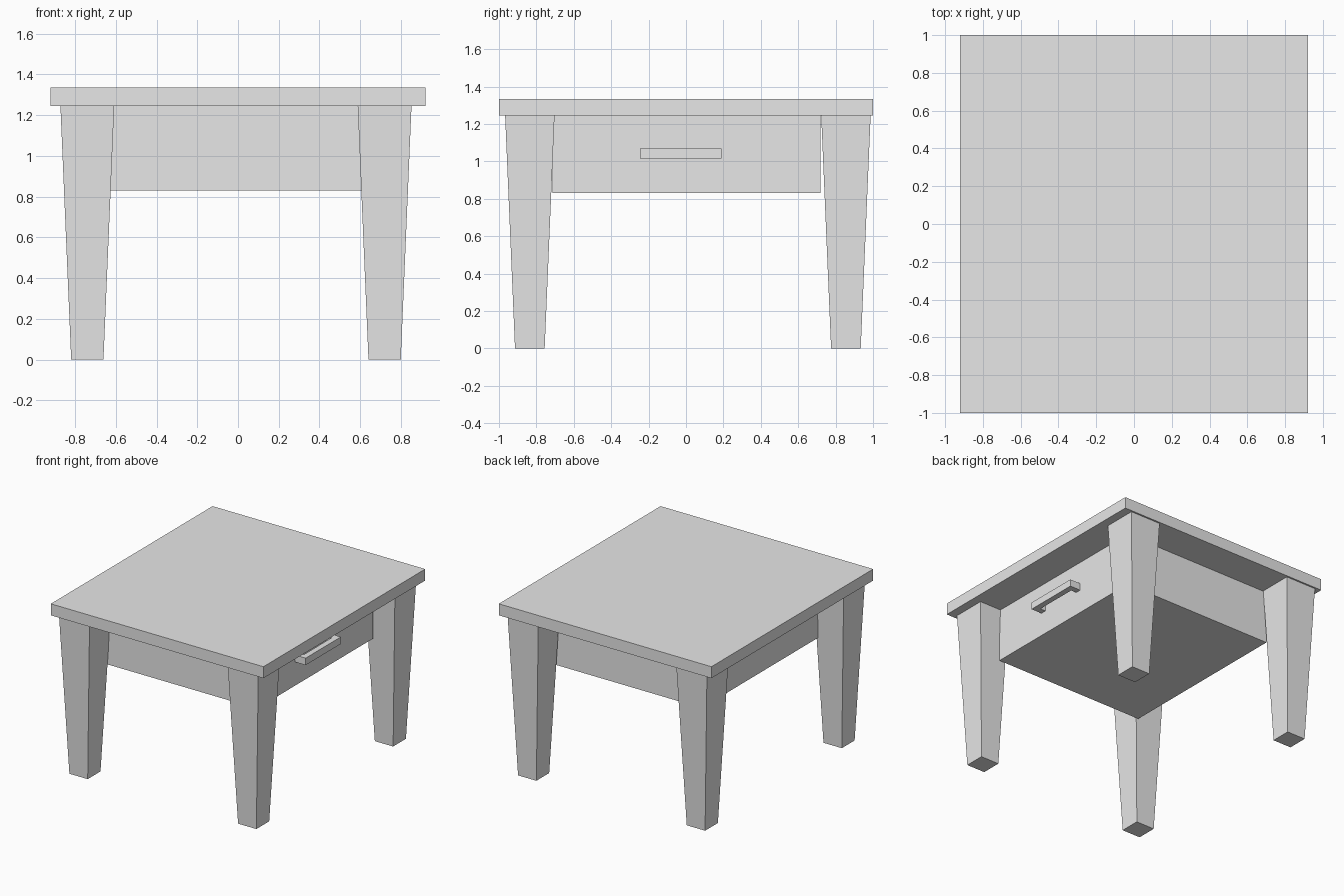
import bpy
import bmesh
from mathutils import Vector

default = bpy.data.objects.get("Cube")
if default:
    bpy.data.objects.remove(default, do_unlink=True)

grey = bpy.data.materials.new("light_grey")
grey.use_nodes = True
GREY = (0.8, 0.8, 0.8, 1)
grey.diffuse_color = GREY
grey.node_tree.nodes["Principled BSDF"].inputs["Base Color"].default_value = GREY


def block(bm, low, high, taper=1.0):
    """Add a box between two corners, its foot scaled by taper."""
    low, high = Vector(low), Vector(high)
    centre, size = (low + high) / 2, high - low
    for v in bmesh.ops.create_cube(bm, size=1)["verts"]:
        scale = taper if v.co.z < 0 else 1
        v.co = centre + Vector((v.co.x * size.x * scale,
                                v.co.y * size.y * scale,
                                v.co.z * size.z))


def finish(name, bm):
    mesh = bpy.data.meshes.new(name)
    bm.to_mesh(mesh)
    bm.free()
    mesh.materials.append(grey)
    obj = bpy.data.objects.new(name, mesh)
    bpy.context.collection.objects.link(obj)


def box_part(name, low, high, taper=1.0):
    bm = bmesh.new()
    block(bm, low, high, taper)
    finish(name, bm)


TOP_UNDER = 1.245

# Table top
box_part("table_top", (-0.92, -1, TOP_UNDER), (0.92, 1, 1.335))

# Drawer box hung under the top
DRAWER_FACE = 0.665
box_part("drawer_box", (-0.64, -0.715, 0.83), (DRAWER_FACE, 0.72, TOP_UNDER))

# Tapered legs
HALF = 0.132
for side, x in (("right", -0.74), ("left", 0.72)):
    for end, y in (("front", -0.835), ("back", 0.855)):
        box_part(f"{end}_{side}_leg", (x - HALF, y - HALF, 0),
                 (x + HALF, y + HALF, TOP_UNDER), taper=0.6)

# Handle: a U-shaped bar extruded upwards
Y0, Y1, OUT, THICK = -0.245, 0.19, 0.757, 0.045
outline = [(DRAWER_FACE, Y0), (OUT, Y0), (OUT, Y1), (DRAWER_FACE, Y1),
           (DRAWER_FACE, Y1 - THICK), (OUT - THICK, Y1 - THICK),
           (OUT - THICK, Y0 + THICK), (DRAWER_FACE, Y0 + THICK)]
bm = bmesh.new()
base = bm.faces.new([bm.verts.new((x, y, 1.015)) for x, y in outline])
grown = bmesh.ops.extrude_face_region(bm, geom=[base], use_keep_orig=True)["geom"]
bmesh.ops.translate(bm, vec=(0, 0, 0.055),
                    verts=[g for g in grown if isinstance(g, bmesh.types.BMVert)])
bmesh.ops.recalc_face_normals(bm, faces=bm.faces)
finish("drawer_handle", bm)
